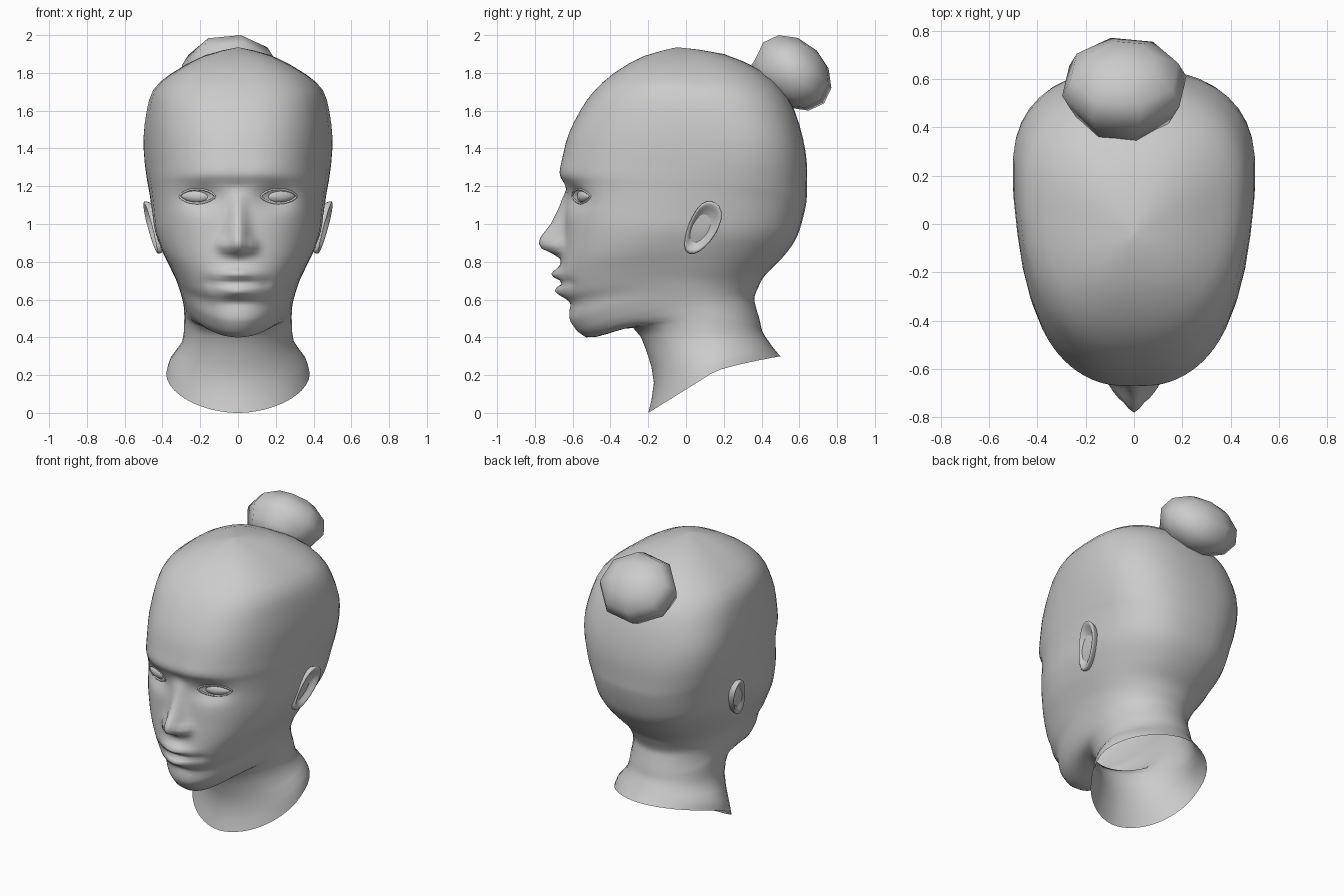
import bpy, bmesh, math
from mathutils import Vector, Matrix
from mathutils.bvhtree import BVHTree

if "Cube" in bpy.data.objects:
    bpy.data.objects.remove(bpy.data.objects["Cube"])

clay = bpy.data.materials.new("clay_grey")
clay.diffuse_color = (0.6, 0.6, 0.6, 1)
clay.use_nodes = True
clay.node_tree.nodes["Principled BSDF"].inputs["Base Color"].default_value = clay.diffuse_color


def finish(bm, name):
    bmesh.ops.recalc_face_normals(bm, faces=bm.faces)
    me = bpy.data.meshes.new(name)
    bm.to_mesh(me)
    me.materials.append(clay)
    me.polygons.foreach_set("use_smooth", [True] * len(me.polygons))
    ob = bpy.data.objects.new(name, me)
    bpy.context.collection.objects.link(ob)
    return ob


def bridge(bm, loops):
    for a, b in zip(loops, loops[1:]):
        for i in range(len(a)):
            j = (i + 1) % len(a)
            bm.faces.new((a[i], a[j], b[j], b[i]))


def lerp_table(t, table):
    if t <= table[0][0]:
        return table[0][1]
    for (a, va), (b, vb) in zip(table, table[1:]):
        if t <= b:
            return va + (vb - va) * (t - a) / (b - a)
    return table[-1][1]


# Head and neck sections: front y, z | half width, side y, z | back y, z
SECTIONS = [
    (-.22, 1.89, .18, .00, 1.89, .20, 1.90),
    (-.38, 1.80, .36, .04, 1.79, .40, 1.81),
    (-.49, 1.70, .45, .10, 1.71, .51, 1.71),
    (-.56, 1.60, .485, .15, 1.60, .575, 1.60),
    (-.62, 1.48, .502, .21, 1.46, .62, 1.45),
    (-.65, 1.37, .497, .20, 1.34, .64, 1.32),
    (-.664, 1.27, .483, .15, 1.24, .64, 1.18),
    (-.645, 1.20, .47, .10, 1.17, .635, 1.10),
    (-.638, 1.08, .455, .05, 1.07, .605, .98),
    (-.645, .95, .44, .00, .97, .57, .90),
    (-.66, .82, .405, -.05, .87, .50, .81),
    (-.67, .72, .365, -.05, .785, .42, .73),
    (-.655, .63, .332, -.05, .715, .385, .67),
    (-.62, .57, .312, -.03, .66, .362, .61),
    (-.61, .48, .297, .00, .61, .37, .56),
    (-.53, .40, .288, .04, .57, .385, .51),
    (-.41, .42, .285, .08, .53, .395, .47),
    (-.28, .45, .285, .10, .48, .405, .43),
    (-.21, .33, .295, .12, .38, .43, .39),
    (-.17, .16, .36, .13, .28, .465, .34),
    (-.20, .00, .38, .13, .205, .50, .30),
]
CROWN = (-.05, 1.935, .003, -.045, 1.935, -.04, 1.935)
SQUARENESS = [(.2, 1.85), (.4, 2), (.55, 2), (1.05, 2.55), (1.8, 2.5)]
TAPER = [(1.0, 0), (1.3, .025), (1.6, .025), (1.8, 0)]
JAW_SWEEP = [(.46, 1), (.55, 1.7), (.75, 1.6), (.95, 1)]


def spline(rows):
    out = []
    for i in range(len(rows) - 1):
        p0, p1, p2, p3 = (rows[max(0, min(len(rows) - 1, i + k))] for k in (-1, 0, 1, 2))
        steps = 5 if 6 <= i <= 14 else 2
        for s in range(steps):
            t = s / steps
            out.append([b + .5 * t * (c - a + t * (2*a - 5*b + 4*c - d + t * (3*(b - c) + d - a)))
                        for a, b, c, d in zip(p0, p1, p2, p3)])
    return out + [list(rows[-1])]


def bump(x, z, cx, cz, sx, sz):
    return math.exp(-((abs(x) - cx) / sx) ** 2 - ((z - cz) / sz) ** 2)


NOSE = [(.80, 0), (.83, .015), (.855, .08), (.88, .13), (.93, .125), (1.0, .075), (1.1, .03), (1.2, 0)]
NOSE_W = [(.85, .06), (.95, .055), (1.1, .04)]


# Forward relief of the face
def relief(x, z):
    r = lerp_table(z, NOSE) * math.exp(-(x / lerp_table(z, NOSE_W)) ** 2)
    r += .045 * bump(x, z, .075, .885, .032, .032)       # nostril wings
    r -= .052 * bump(x, z, .20, 1.14, .10, .062)         # eye sockets
    r -= .012 * bump(x, z, 0, 1.18, .06, .04)            # nose bridge
    r += .007 * bump(x, z, .10, 1.27, .14, .05)          # brows
    r += .045 * bump(x, z, 0, .735, .09, .028)           # upper lip
    r += .035 * bump(x, z, 0, .645, .08, .028)           # lower lip
    r -= .022 * bump(x, z, 0, .69, .12, .014)            # mouth line
    r -= .010 * bump(x, z, .15, .69, .03, .03)           # mouth corners
    r -= .012 * bump(x, z, 0, .585, .08, .025)           # dip over chin
    return r


bm = bmesh.new()
loops = []
for yf, zf, w, ys, zs, yb, zb in spline([CROWN] + SECTIONS):
    n = lerp_table(zs, SQUARENESS)
    half = [math.asin((k * .05) ** (n / 2)) for k in range(17)]
    half += [half[16] + (math.pi - half[16]) * k / 14 for k in range(1, 15)]
    pts = []
    for t in half:
        c = abs(math.cos(t)) ** (2 / n)
        x = w * max(0, math.sin(t)) ** (2 / n)
        front = t < math.pi / 2
        ye, ze = (yf, zf) if front else (yb, zb)
        y = ys + (ye - ys) * c
        back_sweep = 1 if zs > .5 else .7
        z = zs + (ze - zs) * c ** (lerp_table(zs, JAW_SWEEP) if front else back_sweep)
        if front:
            u = min(1, (ys - y) / .35)
            x *= 1 - lerp_table(zs, TAPER) * u * u * (3 - 2 * u)
        if y < -.2 and zf > .45:
            y -= relief(x, z)
        pts.append((x, y, z))
    pts += [(-x, y, z) for x, y, z in pts[-2:0:-1]]
    loops.append([bm.verts.new(p) for p in pts])
bridge(bm, loops)
bm.faces.new(loops[0])
tree = BVHTree.FromBMesh(bm)
finish(bm, "head_and_neck")


def face_y(x, z):
    return tree.ray_cast(Vector((x, -2, z)), Vector((0, 1, 0)))[0].y


# Ear outline (y, z), counter-clockwise from the front root
EAR = [(.01, 1.0), (.05, 1.075), (.085, 1.115), (.13, 1.13), (.185, 1.105), (.20, 1.03),
       (.155, .935), (.10, .87), (.04, .83), (-.015, .85), (-.01, .92)]
# Ear rings: scale about centre, outward offset
EAR_RINGS = [(.78, -.06), (.95, -.01), (1.0, .01), (.93, .02), (.78, .012), (.6, -.008), (.25, -.022)]

for side, s in (("left", -1), ("right", 1)):
    # Ears
    bm = bmesh.new()
    loops = []
    for k, off in EAR_RINGS:
        ring = []
        for y, z in EAR:
            py, pz = .085 + (y - .085) * k, .985 + (z - .985) * k
            px = .415 + .21 * (pz - .85) + .15 * (py - .05) + off
            ring.append(bm.verts.new((s * px, py, pz)))
        loops.append(ring)
    bridge(bm, loops)
    bm.faces.new(loops[-1])
    ear = finish(bm, side + "_ear")
    sub = ear.modifiers.new("soften", 'SUBSURF')
    sub.levels = sub.render_levels = 1

    # Almond eyeballs
    ex, ez = s * .215, 1.147
    bm = bmesh.new()
    bmesh.ops.create_uvsphere(bm, u_segments=16, v_segments=12, radius=1)
    for v in bm.verts:
        a = math.sqrt(max(0, 1 - v.co.x ** 2)) ** .5
        v.co = Vector((v.co.x * .092, v.co.y * a * .03, v.co.z * a * .035))
    bm.transform(Matrix.Translation((ex, face_y(ex, ez) + .008, ez))
                 @ Matrix.Rotation(s * math.radians(17), 4, 'Z'))
    finish(bm, side + "_eye")

    # Eyelid rims
    cu = bpy.data.curves.new(side + "_eyelid", 'CURVE')
    cu.dimensions = '3D'
    cu.bevel_depth, cu.bevel_resolution = .006, 1
    sp = cu.splines.new('POLY')
    sp.points.add(23)
    sp.use_cyclic_u = True
    for i, p in enumerate(sp.points):
        t = 2 * math.pi * i / 24
        x = ex + .094 * math.cos(t)
        z = ez + .038 * math.sin(t) * abs(math.sin(t)) ** .4
        p.co = (x, face_y(x, z) + .001, z, 1)
    cu.materials.append(clay)
    bpy.context.collection.objects.link(bpy.data.objects.new(side + "_eyelid", cu))

# Hair bun, its underside drawn out towards the crown
bm = bmesh.new()
bmesh.ops.create_uvsphere(bm, u_segments=8, v_segments=6, radius=1)
bm.transform(Matrix.Rotation(math.radians(14), 4, 'Z'))
for v in bm.verts:
    if -.95 < v.co.z < -.7 and v.co.y < 0:
        v.co.x *= 1.5
        v.co.y *= 1.6
bm.transform(Matrix.Translation((-.04, .57, 1.80)) @ Matrix.Rotation(math.radians(-45), 4, 'X')
             @ Matrix.Diagonal((.265, .235, .17, 1)))
finish(bm, "hair_bun")
